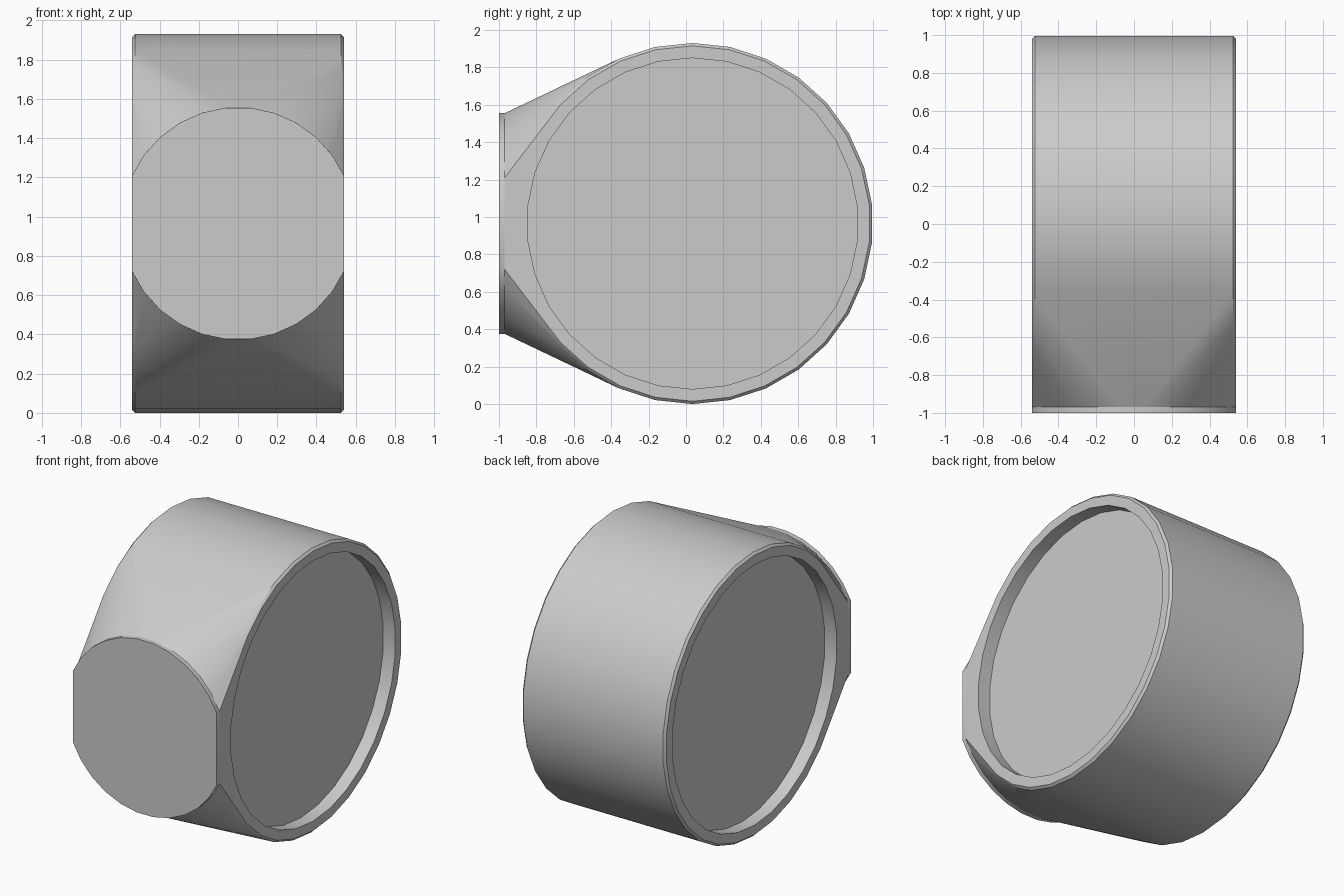
import bpy, bmesh, math
from mathutils import Vector

if "Cube" in bpy.data.objects:
    bpy.data.objects.remove(bpy.data.objects["Cube"], do_unlink=True)

SIDES = 30
CY, CZ, R = 0.035, 0.965, 0.965      # drum axis position and radius
HALF = 0.54                          # half width
FACE_R, NECK_Y, FACE_Y = 0.593, -0.97, -1.0
RECESS_R, RECESS_DEPTH = 0.885, 0.09

grey = bpy.data.materials.new("light grey")
grey.use_nodes = True
colour = (0.6, 0.6, 0.6, 1)
grey.diffuse_color = colour
grey.node_tree.nodes["Principled BSDF"].inputs["Base Color"].default_value = colour


def angles(offset=0.0):
    return [2 * math.pi * (i + offset) / SIDES for i in range(SIDES)]


def drum_ring(bm, x, r):
    return [bm.verts.new((x, CY + r * math.sin(a), CZ + r * math.cos(a))) for a in angles()]


def make_object(name, bm):
    bmesh.ops.recalc_face_normals(bm, faces=bm.faces[:])
    mesh = bpy.data.meshes.new(name)
    bm.to_mesh(mesh)
    bm.free()
    mesh.materials.append(grey)
    ob = bpy.data.objects.new(name, mesh)
    bpy.context.collection.objects.link(ob)
    return ob


# Body: bevelled drum wrapped together with a round face in front of it
bm = bmesh.new()
for side in (-1, 1):
    drum_ring(bm, side * (HALF - 0.015), R)
    drum_ring(bm, side * (HALF + 0.005), R - 0.02)
for a in angles(0.5):
    bm.verts.new((FACE_R * math.sin(a), NECK_Y, CZ + FACE_R * math.cos(a)))
hull = bmesh.ops.convex_hull(bm, input=bm.verts[:])
bmesh.ops.delete(bm, geom=[v for v in bm.verts if not v.link_faces], context='VERTS')
bmesh.ops.dissolve_limit(bm, angle_limit=0.005, verts=bm.verts[:], edges=bm.edges[:])

# Trim both sides flat
for side in (-1, 1):
    bmesh.ops.bisect_plane(bm, geom=bm.verts[:] + bm.edges[:] + bm.faces[:], dist=1e-5,
                           plane_co=(side * HALF, 0, 0), plane_no=(side, 0, 0), clear_outer=True)
    bmesh.ops.edgeloop_fill(bm, edges=[e for e in bm.edges if e.is_boundary])
bmesh.ops.recalc_face_normals(bm, faces=bm.faces[:])

# Short straight lip on the front face
front = [f for f in bm.faces if all(abs(v.co.y - NECK_Y) < 1e-4 for v in f.verts)]
lip = bmesh.ops.extrude_face_region(bm, geom=front)
bmesh.ops.translate(bm, vec=Vector((0, FACE_Y - NECK_Y, 0)),
                    verts=[g for g in lip["geom"] if isinstance(g, bmesh.types.BMVert)])
body = make_object("drum_housing", bm)

# Shallow round recess in each side
for side in (-1, 1):
    bm = bmesh.new()
    floor = drum_ring(bm, side * (HALF - RECESS_DEPTH), RECESS_R)
    mouth = drum_ring(bm, side * (HALF + 0.1), RECESS_R)
    bm.faces.new(floor)
    bm.faces.new(mouth)
    for i in range(SIDES):
        j = (i + 1) % SIDES
        bm.faces.new((floor[i], floor[j], mouth[j], mouth[i]))
    cutter = make_object("recess_cutter", bm)
    cutter.hide_render = True
    mod = body.modifiers.new("recess", 'BOOLEAN')
    mod.operation = 'DIFFERENCE'
    mod.solver = 'EXACT'
    mod.object = cutter
    bpy.context.view_layer.objects.active = body
    bpy.ops.object.modifier_apply(modifier=mod.name)
    bpy.data.objects.remove(cutter, do_unlink=True)

# Smooth rounds, crisp rims
bpy.ops.object.select_all(action='DESELECT')
body.select_set(True)
bpy.context.view_layer.objects.active = body
bpy.ops.object.shade_smooth_by_angle(angle=math.radians(30))
